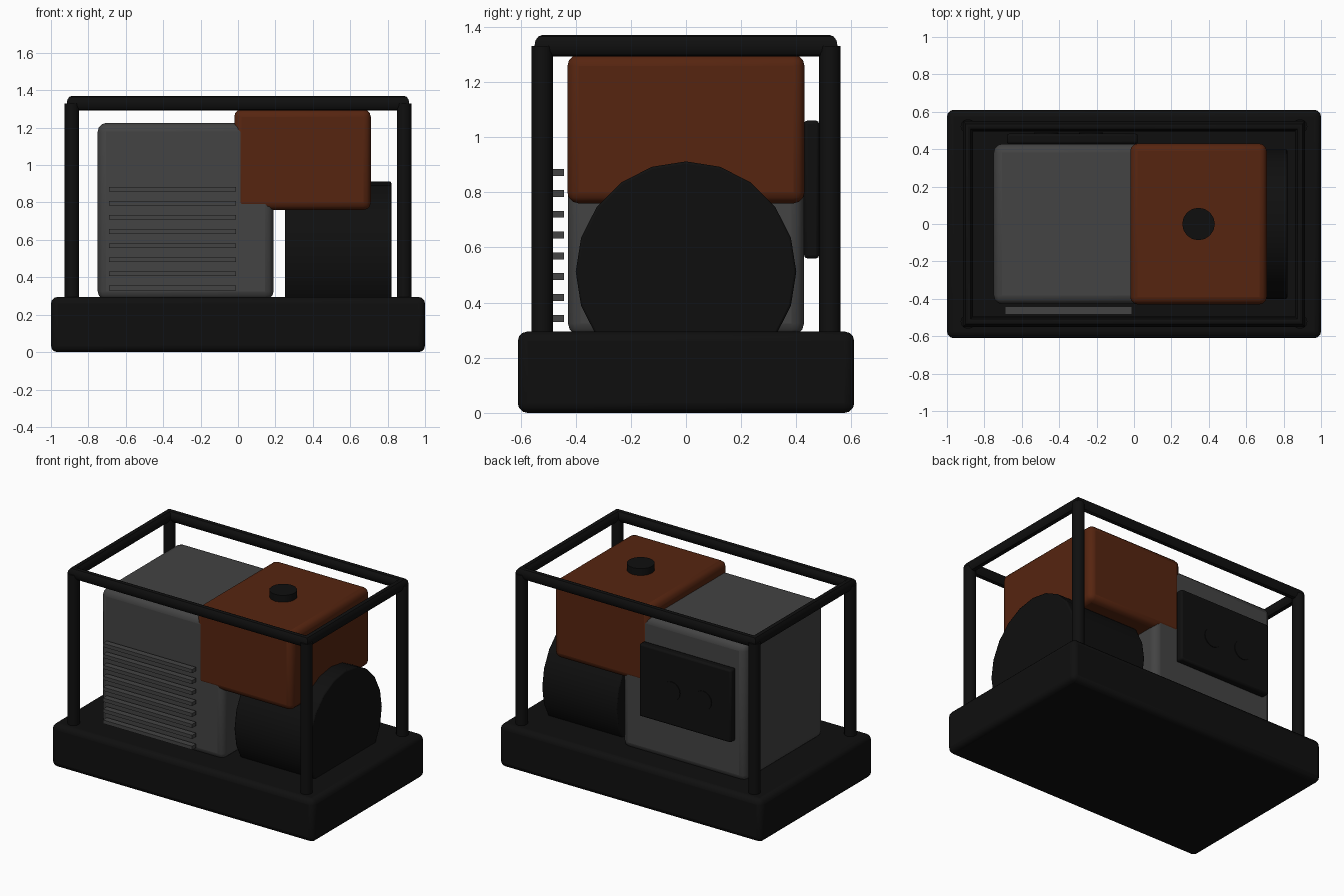
import bpy, math

if "Cube" in bpy.data.objects:
    bpy.data.objects.remove(bpy.data.objects["Cube"])


def mat(name, rgb):
    m = bpy.data.materials.new(name)
    m.diffuse_color = (*rgb, 1)
    m.use_nodes = True
    m.node_tree.nodes["Principled BSDF"].inputs["Base Color"].default_value = m.diffuse_color
    return m


BLACK = mat("black", (0.0048, 0.0048, 0.0048))
GREY = mat("dark_grey", (0.056, 0.056, 0.056))
ORANGE = mat("burnt_orange", (0.093, 0.018, 0.005))


def finish(ob, name, material, bevel=0, segments=3):
    ob.name = name
    ob.data.materials.append(material)
    bpy.ops.object.transform_apply(location=False, rotation=True, scale=True)
    if bevel:
        mod = ob.modifiers.new("bevel", 'BEVEL')
        mod.width = bevel
        mod.segments = segments
        mod.limit_method = 'ANGLE'
        mod.angle_limit = math.radians(40)
    bpy.ops.object.shade_smooth_by_angle(angle=math.radians(30))
    return ob


def box(name, lo, hi, material, bevel=0, segments=3):
    centre = [(a + b) / 2 for a, b in zip(lo, hi)]
    bpy.ops.mesh.primitive_cube_add(size=1, location=centre)
    ob = bpy.context.object
    ob.scale = [b - a for a, b in zip(lo, hi)]
    return finish(ob, name, material, bevel, segments)


def cyl(name, centre, radius, depth, material, sides=12, rot=(0, 0, 0), bevel=0):
    bpy.ops.mesh.primitive_cylinder_add(vertices=sides, radius=radius, depth=depth,
                                        location=centre, rotation=rot)
    return finish(bpy.context.object, name, material, bevel, 2)


# Base tray
box("base", (-1, -0.61, 0), (1, 0.61, 0.295), BLACK, 0.035)

# Engine housing and fuel tank (tank a hair wider so its sides show)
box("engine_housing", (-0.75, -0.428, 0.28), (0.19, 0.428, 1.225), GREY, 0.045)
box("fuel_tank", (-0.02, -0.43, 0.76), (0.71, 0.43, 1.298), ORANGE, 0.04)
cyl("fuel_cap", (0.345, 0, 1.31), 0.087, 0.07, BLACK, 16)

# Alternator drum lying along x, partly sunk in the base
cyl("alternator", (0.535, 0, 0.512), 0.4, 0.57, BLACK, 20, (0, math.pi / 2, 0), 0.008)

# Cooling fins on the front
for i in range(8):
    z = 0.343 + i * 0.0755
    box(f"cooling_fin_{i + 1}", (-0.69, -0.485, z - 0.0125), (-0.01, -0.442, z + 0.0125), GREY)

# Control panel with two outlets on the back
box("control_panel", (-0.68, 0.428, 0.56), (0.02, 0.483, 1.06), BLACK, 0.012, 2)
for i, x in enumerate((-0.23, -0.47)):
    cyl(f"outlet_{i + 1}", (x, 0.47, 0.8), 0.065, 0.036, BLACK, 16, (math.pi / 2, 0, 0))

# Roll cage: four posts and a mitred top rail
X, Y, R = 0.888, 0.522, 0.039
for sx in (-1, 1):
    for sy in (-1, 1):
        side = ("left" if sx < 0 else "right") + ("_front" if sy < 0 else "_back")
        cyl(f"cage_post_{side}", (sx * X, sy * Y, 0.805), R, 1.05, BLACK, 12)

curve = bpy.data.curves.new("top_rail", 'CURVE')
curve.dimensions = '3D'
curve.bevel_depth = R
curve.bevel_resolution = 4
spline = curve.splines.new('POLY')
spline.points.add(3)
for p, (sx, sy) in zip(spline.points, ((-1, -1), (1, -1), (1, 1), (-1, 1))):
    p.co = (sx * X, sy * Y, 1.331, 1)
spline.use_cyclic_u = True
rail = bpy.data.objects.new("top_rail", curve)
bpy.context.collection.objects.link(rail)
bpy.ops.object.select_all(action='DESELECT')
rail.select_set(True)
bpy.context.view_layer.objects.active = rail
bpy.ops.object.convert(target='MESH')
rail = bpy.context.object
rail.data.materials.clear()
finish(rail, "top_rail", BLACK)
